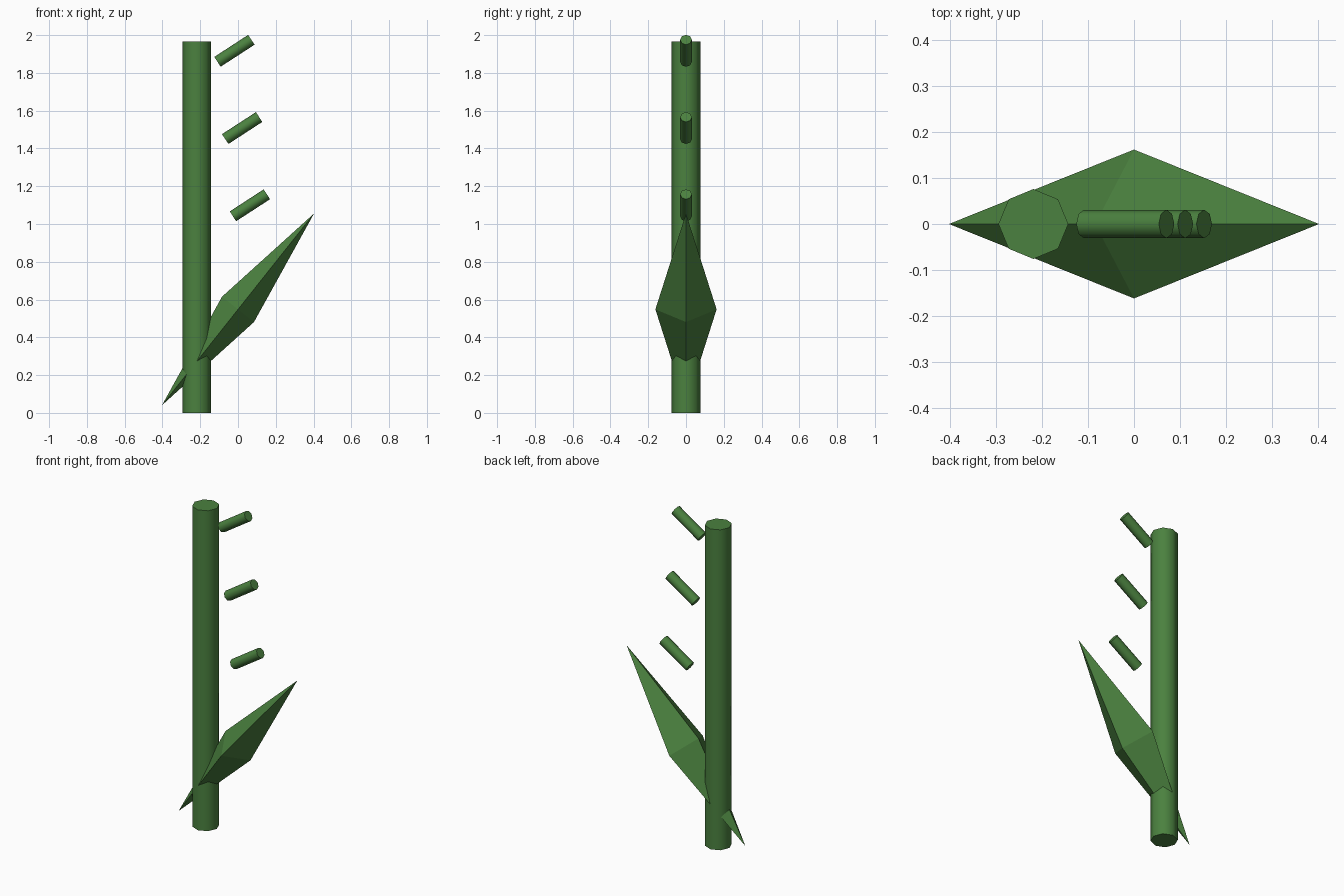
import bpy
import bmesh
import math
from mathutils import Matrix, Vector

cube = bpy.data.objects.get("Cube")
if cube:
    bpy.data.objects.remove(cube, do_unlink=True)

green = bpy.data.materials.new("plant_green")
green.use_nodes = True
colour = (0.07, 0.22, 0.05, 1.0)
green.diffuse_color = colour
green.node_tree.nodes["Principled BSDF"].inputs["Base Color"].default_value = colour


def add_object(name, bm, location, tilt, smooth):
    """Turn a bmesh into an object, tilted about y so its z axis leans to +x."""
    mesh = bpy.data.meshes.new(name)
    bm.to_mesh(mesh)
    bm.free()
    mesh.materials.append(green)
    obj = bpy.data.objects.new(name, mesh)
    bpy.context.collection.objects.link(obj)
    obj.location = location
    obj.rotation_euler = (0, tilt, 0)
    if smooth:
        bpy.ops.object.select_all(action='DESELECT')
        obj.select_set(True)
        bpy.context.view_layer.objects.active = obj
        bpy.ops.object.shade_smooth_by_angle(angle=math.radians(50))
    return obj


def add_rod(name, radius, length, location, tilt=0.0):
    """Eight-sided capped rod with corners on its x and y axes."""
    bm = bmesh.new()
    bmesh.ops.create_cone(bm, cap_ends=True, segments=8, radius1=radius,
                          radius2=radius, depth=length)
    add_object(name, bm, location, tilt, True)


# Main stem
add_rod("stem", 0.076, 1.965, (-0.219, 0, 0.9825))

# Three short shoots, stepping outward towards the bottom
for i, height in enumerate((1.917, 1.508, 1.099)):
    add_rod(f"shoot_{i + 1}", 0.031, 0.214, (-0.019 + 0.041 * i, 0, height),
            math.radians(57))

# Faceted leaf: a stretched octahedron leaning through the stem
bm = bmesh.new()
thick, wide, half_length = 0.108, 0.162, 0.648
ring = [bm.verts.new(p) for p in
        ((thick, 0, 0), (0, wide, 0), (-thick, 0, 0), (0, -wide, 0))]
tip = bm.verts.new((0, 0, half_length))
tail = bm.verts.new((0, 0, -half_length))
for a, b in zip(ring, ring[1:] + ring[:1]):
    bm.faces.new((a, b, tip))
    bm.faces.new((b, a, tail))
add_object("leaf", bm, (0, 0, 0.548), math.atan2(0.4025, 0.5075), False)
